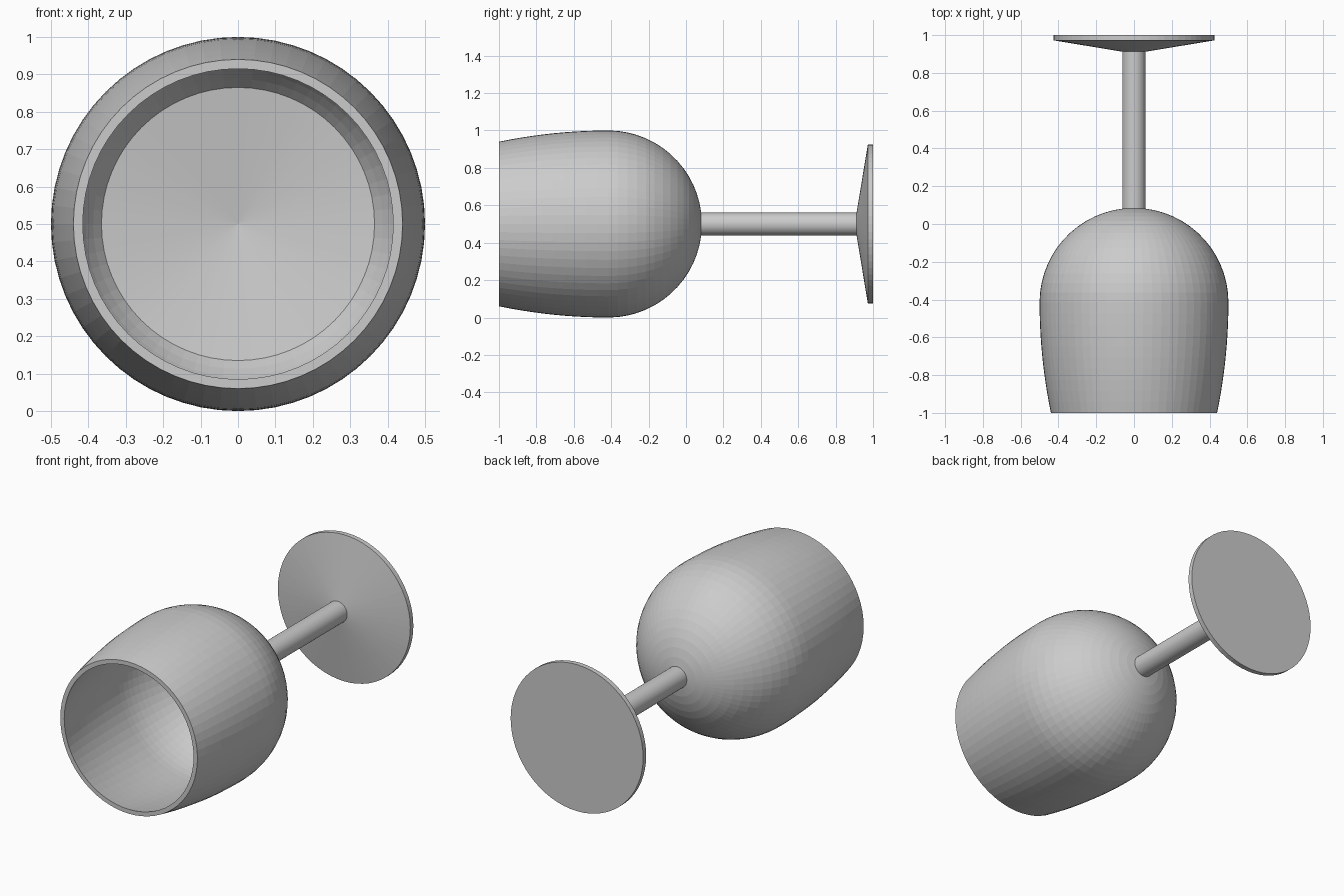
import bpy
import bmesh
import math
from mathutils import Vector

cube = bpy.data.objects.get("Cube")
if cube:
    bpy.data.objects.remove(cube, do_unlink=True)

SEGMENTS = 64
AXIS_Z = 0.5      # height of the glass axis, lying along y
EQUATOR = -0.415  # y of the widest ring of the bowl
RADIUS = 0.5
WALL = 0.025

glass = bpy.data.materials.new("light_grey")
glass.use_nodes = True
colour = (0.6, 0.6, 0.6, 1)
glass.diffuse_color = colour
glass.node_tree.nodes["Principled BSDF"].inputs["Base Color"].default_value = colour


def lathe(name, profile):
    """Spin (radius, y) points around the glass axis."""
    bm = bmesh.new()
    verts = [bm.verts.new((r, y, 0)) for r, y in profile]
    edges = [bm.edges.new(pair) for pair in zip(verts, verts[1:])]
    bmesh.ops.spin(bm, geom=verts + edges, cent=(0, 0, 0), axis=(0, 1, 0),
                   angle=math.tau, steps=SEGMENTS, use_merge=True)
    bmesh.ops.remove_doubles(bm, verts=bm.verts, dist=0.0001)
    bmesh.ops.recalc_face_normals(bm, faces=bm.faces)
    mesh = bpy.data.meshes.new(name)
    bm.to_mesh(mesh)
    bm.free()
    mesh.materials.append(glass)
    obj = bpy.data.objects.new(name, mesh)
    obj.location = Vector((0, 0, AXIS_Z))
    bpy.context.collection.objects.link(obj)
    return obj


def wall_profile(offset, end_radius, wall_steps=10, dome_steps=14):
    """Gently barrelled wall from the rim, then a round dome."""
    points = []
    for i in range(wall_steps):
        t = 1 - i / wall_steps
        y = EQUATOR + (-1 - EQUATOR) * t
        points.append((RADIUS - 0.06 * t * t - offset, y))
    r = RADIUS - offset
    last = math.acos(end_radius / r)
    for i in range(dome_steps + 1):
        a = last * i / dome_steps
        points.append((r * math.cos(a), EQUATOR + r * math.sin(a)))
    return points


# Bowl: outer skin, rim, inner skin and shallow conical floor
outer = wall_profile(0, 0.06)
inner = wall_profile(WALL, 0.365, dome_steps=9)
lathe("bowl", [(0, outer[-1][1])] + outer[::-1] + inner + [(0, -0.06)])

# Stem
lathe("stem", [(0, 0.07), (0.062, 0.07), (0.062, 0.92), (0, 0.92)])

# Foot: flat base with a thin edge and a low cone
lathe("foot", [(0, 0.912), (0.06, 0.912), (0.425, 0.972), (0.425, 1), (0, 1)])
